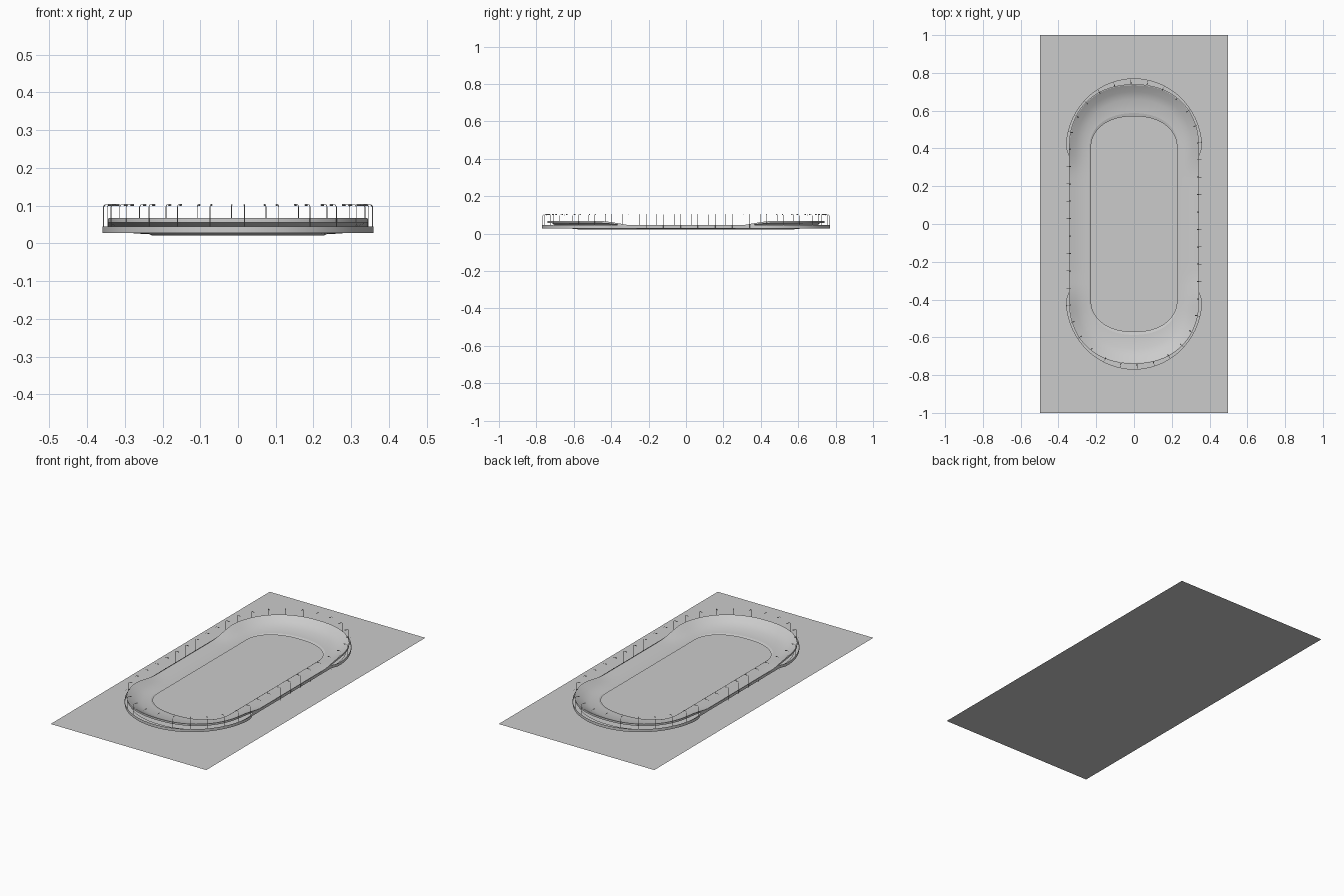
import bpy, bmesh, math
from mathutils import Vector

if "Cube" in bpy.data.objects:
    bpy.data.objects.remove(bpy.data.objects["Cube"])

YC = 0.40      # where the straights end and the curved ends begin


def smooth(a, b, v):
    t = min(max((v - a) / (b - a), 0), 1)
    return t * t * (3 - 2 * t)


def oval(a, end, n=2.2, arc=36, straight=20):
    """Closed stadium outline: half width a, reaching y = +-end."""
    b = end - YC
    pts = []
    for s in (1, -1):
        for i in range(arc + 1):
            t = math.pi * i / arc
            c, q = math.cos(t), max(math.sin(t), 0)
            x = math.copysign(abs(c) ** (2 / n), c) * a
            pts.append(Vector((s * x, s * (YC + b * q ** (2 / n)), 0)))
        for i in range(1, straight):
            pts.append(Vector((-s * a, s * YC * (1 - 2 * i / straight), 0)))
    return pts


def loft(name, rings, angle=35):
    """Skin a series of equal closed outlines."""
    bm = bmesh.new()
    loops = [[bm.verts.new(p) for p in ring] for ring in rings]
    n = len(rings[0])
    for lo, hi in zip(loops, loops[1:]):
        for i in range(n):
            j = (i + 1) % n
            bm.faces.new((lo[i], hi[i], hi[j], lo[j]))
    me = bpy.data.meshes.new(name)
    bm.to_mesh(me)
    bm.free()
    ob = bpy.data.objects.new(name, me)
    bpy.context.collection.objects.link(ob)
    bpy.ops.object.select_all(action='DESELECT')
    ob.select_set(True)
    bpy.context.view_layer.objects.active = ob
    bpy.ops.object.shade_smooth_by_angle(angle=math.radians(angle))
    return ob


def ring(a, end, z, rise=0, n=2.2, pinch=1):
    """Outline at height z, raised by rise and widened only at the ends."""
    out = []
    for p in oval(a, end, n):
        k = smooth(0.25, 0.46, abs(p.y))
        w = pinch + (1 - pinch) * smooth(0.36, 0.41, abs(p.y))
        out.append(Vector((p.x * w, p.y, z + rise * k)))
    return out


# ground
bpy.ops.mesh.primitive_plane_add(size=1)
ground = bpy.context.object
ground.name = "ground"
ground.scale = (0.995, 2, 1)

# inner kerb strip
loft("inner_kerb", [ring(0.228, 0.570, 0.021), ring(0.236, 0.587, 0.025)])

# track surface: flat lanes, then a bank that climbs around both ends
loft("banked_track", [
    ring(0.236, 0.587, 0.025),
    ring(0.270, 0.660, 0.026, 0.003),
    ring(0.308, 0.700, 0.032, 0.014),
    ring(0.341, 0.735, 0.041, 0.026),
])

# rim lip on top of the bank
loft("bank_rim", [
    ring(0.341, 0.735, 0.041, 0.026),
    ring(0.345, 0.740, 0.041, 0.026),
    ring(0.345, 0.740, 0.036, 0.020),
])

# outer walkway and low perimeter wall
loft("outer_walkway", [
    ring(0.335, 0.725, 0.028, n=2.1),
    ring(0.361, 0.771, 0.028, n=2.0, pinch=0.955),
])
loft("perimeter_wall", [
    ring(0.361, 0.771, 0.028, n=2.0, pinch=0.955),
    ring(0.361, 0.771, 0.045, n=2.0, pinch=0.955),
])

# lamp posts evenly spaced along the outer oval
cu = bpy.data.curves.new("lamp_posts", 'CURVE')
cu.dimensions = '3D'
cu.bevel_depth = 0.001
cu.bevel_resolution = 0
cu.use_fill_caps = True


def wire(points, radius=1):
    sp = cu.splines.new('POLY')
    sp.points.add(len(points) - 1)
    for q, p in zip(sp.points, points):
        q.co = (*p, 1)
        q.radius = radius


path = oval(0.357, 0.766, 2.0)
path.append(path[0])
total = sum((b - a).length for a, b in zip(path, path[1:]))
COUNT = 42
step = total / COUNT
target, run = step * 0.35, 0
for a, b in zip(path, path[1:]):
    seg = (b - a).length
    while seg > 0 and run <= target < run + seg:
        p = a.lerp(b, (target - run) / seg)
        d = (b - a).normalized()
        inward = Vector((-d.y, d.x, 0))
        up = Vector((0, 0, 1))
        wire([p + up * 0.030, p + up * 0.097, p + inward * 0.004 + up * 0.102,
              p + inward * 0.014 + up * 0.103])
        wire([p + inward * 0.013 + up * 0.102, p + inward * 0.023 + up * 0.102], 2.5)
        target += step
    run += seg
posts = bpy.data.objects.new("lamp_posts", cu)
bpy.context.collection.objects.link(posts)
